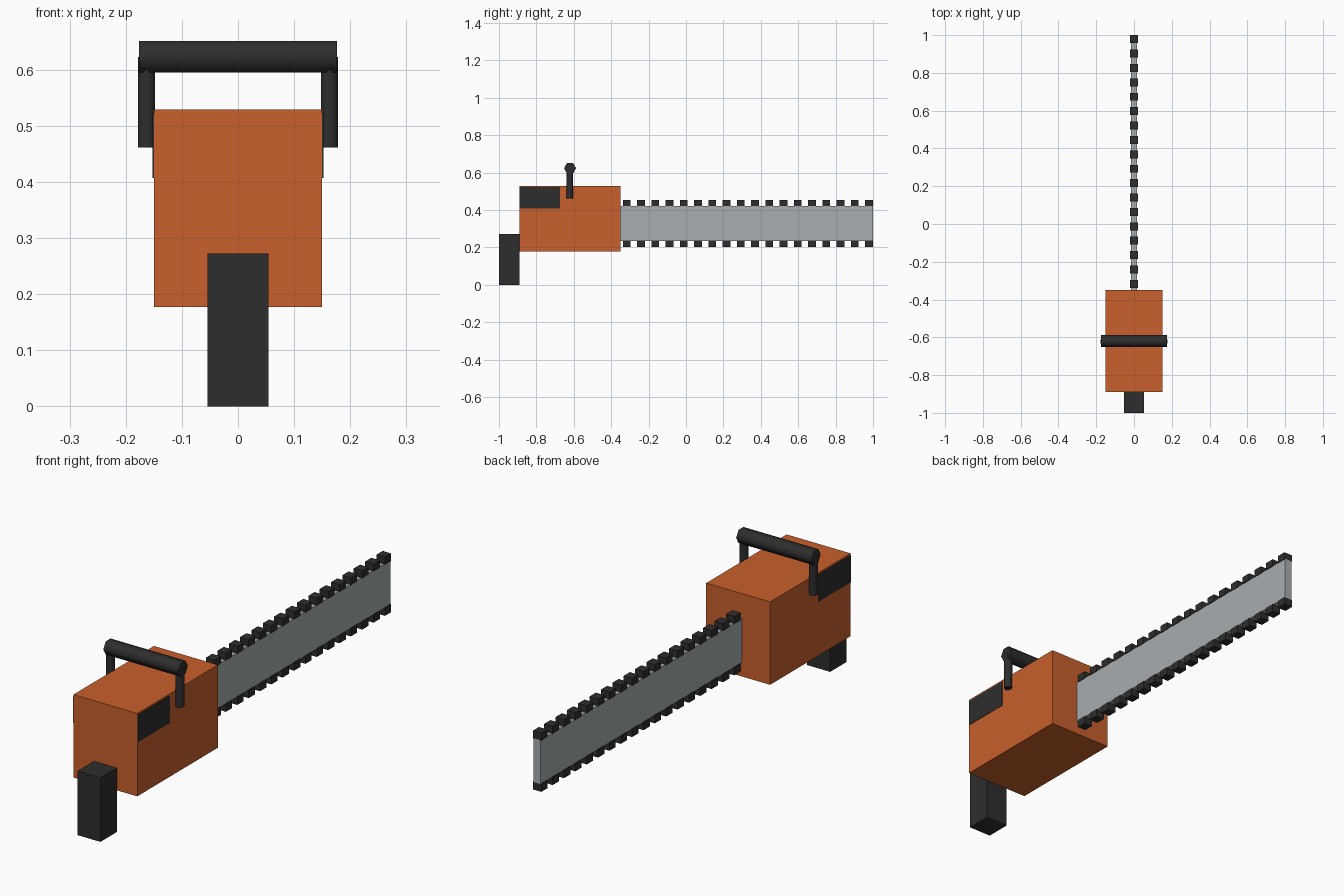
import bpy
import math

if "Cube" in bpy.data.objects:
    bpy.data.objects.remove(bpy.data.objects["Cube"])


def material(name, rgb):
    m = bpy.data.materials.new(name)
    m.diffuse_color = (*rgb, 1)
    m.use_nodes = True
    m.node_tree.nodes["Principled BSDF"].inputs["Base Color"].default_value = m.diffuse_color
    return m


ORANGE = material("orange", (0.578, 0.116, 0.025))
STEEL = material("steel grey", (0.386, 0.418, 0.434))
BLACK = material("charcoal black", (0.027, 0.027, 0.027))


def box(name, lo, hi, mat):
    """Axis-aligned box between two corners."""
    bpy.ops.mesh.primitive_cube_add(size=1, location=[(a + b) / 2 for a, b in zip(lo, hi)])
    ob = bpy.context.object
    ob.name = name
    ob.scale = [b - a for a, b in zip(lo, hi)]
    bpy.ops.object.transform_apply(location=False, rotation=False, scale=True)
    ob.data.materials.append(mat)
    return ob


def rod(name, radius, length, loc, rot=(0, 0, 0)):
    """Six-sided, smooth-shaded rod."""
    bpy.ops.mesh.primitive_cylinder_add(vertices=6, radius=radius, depth=length,
                                        location=loc, rotation=rot)
    ob = bpy.context.object
    ob.name = name
    ob.data.materials.append(BLACK)
    bpy.ops.object.shade_smooth_by_angle(angle=math.radians(70))
    return ob


# Motor housing, with a dark vent on each side
box("motor_housing", (-0.15, -0.89, 0.177), (0.15, -0.35, 0.529), ORANGE)
for side, tag in ((-1, "left"), (1, "right")):
    x0, x1 = sorted((side * 0.147, side * 0.152))
    box(f"{tag}_vent", (x0, -0.889, 0.407), (x1, -0.675, 0.522), BLACK)

# Rear grip
box("rear_grip", (-0.054, -1.0, 0.0), (0.054, -0.89, 0.272), BLACK)

# Top carrying handle
rod("handle_bar", 0.0323, 0.352, (0, -0.62, 0.623), (0, math.pi / 2, 0))
for side, tag in ((-1, "left"), (1, "right")):
    rod(f"{tag}_handle_post", 0.0176, 0.162, (side * 0.163, -0.622, 0.542))

# Guide bar
box("guide_bar", (-0.017, -0.35, 0.235), (0.017, 1.0, 0.422), STEEL)

# Chain teeth along both edges of the bar
TEETH, FIRST, PITCH, LENGTH = 18, -0.338, 0.0762, 0.042
for edge, z0, z1 in (("upper", 0.42, 0.452), ("lower", 0.203, 0.237)):
    tooth = box(f"{edge}_chain_teeth", (-0.02, FIRST, z0), (0.02, FIRST + LENGTH, z1), BLACK)
    array = tooth.modifiers.new("repeat", 'ARRAY')
    array.count = TEETH
    array.use_relative_offset = False
    array.use_constant_offset = True
    array.constant_offset_displace = (0, PITCH, 0)
